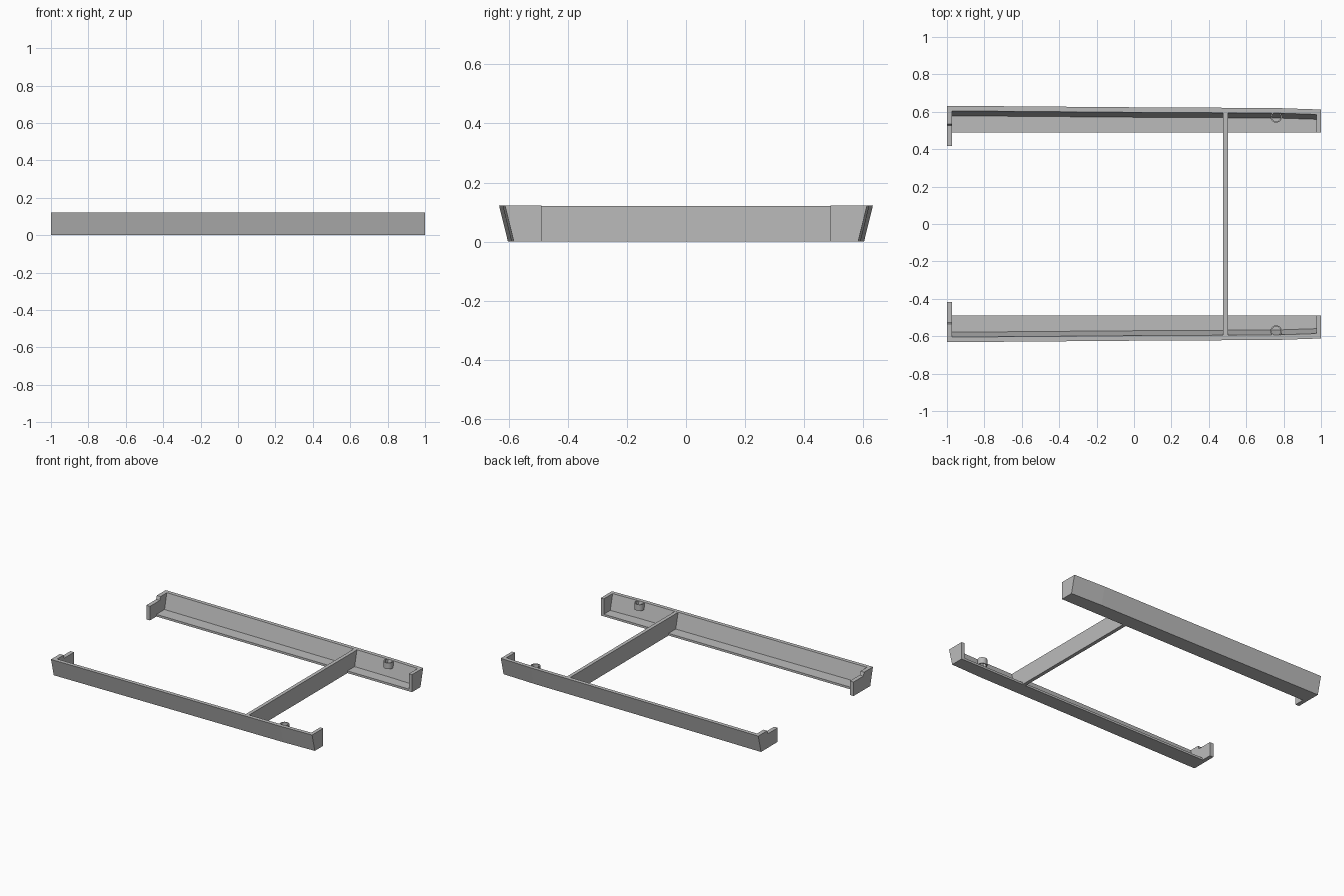
import bpy, bmesh, math

cube = bpy.data.objects.get("Cube")
if cube:
    bpy.data.objects.remove(cube, do_unlink=True)

grey = bpy.data.materials.new("mid_grey")
grey.use_nodes = True
grey.diffuse_color = (0.5, 0.5, 0.5, 1)
grey.node_tree.nodes["Principled BSDF"].inputs["Base Color"].default_value = (0.5, 0.5, 0.5, 1)

H = 0.122          # overall height
FLOOR = 0.015      # tray floor thickness
WALL = 0.027       # rail wall thickness
LEAN = 0.030       # outward lean of the wall over its height
INNER = 0.489      # inner edge of the tray floor
STATIONS = [(-1.0, 0.632), (0.0, 0.624), (0.76, 0.620), (1.0, 0.612)]


def outer(x):
    """Outer top edge of a rail at x."""
    for (x0, y0), (x1, y1) in zip(STATIONS, STATIONS[1:]):
        if x <= x1:
            return y0 + (y1 - y0) * (x - x0) / (x1 - x0)


def finish(name, bm):
    bmesh.ops.recalc_face_normals(bm, faces=bm.faces)
    me = bpy.data.meshes.new(name)
    bm.to_mesh(me)
    bm.free()
    me.materials.append(grey)
    ob = bpy.data.objects.new(name, me)
    bpy.context.collection.objects.link(ob)
    return ob


def loft(name, xs, section, side=1):
    """Skin the (y, z) cross-section given by section(x) along xs."""
    bm = bmesh.new()
    rings = [[bm.verts.new((x, side * y, z)) for y, z in section(x)] for x in xs]
    n = len(rings[0])
    for a, b in zip(rings, rings[1:]):
        for i in range(n):
            j = (i + 1) % n
            bm.faces.new((a[i], a[j], b[j], b[i]))
    bm.faces.new(rings[0])
    bm.faces.new(rings[-1])
    return finish(name, bm)


def rail_section(x):
    o = outer(x)
    foot = o - WALL - LEAN * (H - FLOOR) / H
    return [(INNER, 0), (o - LEAN, 0), (o, H), (o - WALL, H), (foot, FLOOR), (INNER, FLOOR)]


def end_section(x):
    o = outer(x)
    return [(INNER, 0), (o - LEAN, 0), (o, H), (INNER, H)]


def tab_section(x):
    # end plate with a lower inner tab
    o = outer(x)
    return [(0.418, 0), (o - LEAN, 0), (o, H), (0.534, H), (0.526, 0.098), (0.418, 0.098)]


def tube(name, x, y, z0, z1, r_out, r_in, sides=24):
    bm = bmesh.new()
    rings = []
    for r, z in [(r_out, z0), (r_out, z1), (r_in, z1), (r_in, z0)]:
        rings.append([bm.verts.new((x + r * math.cos(2 * math.pi * i / sides),
                                    y + r * math.sin(2 * math.pi * i / sides), z))
                      for i in range(sides)])
    for k in range(4):
        a, b = rings[k], rings[(k + 1) % 4]
        for i in range(sides):
            j = (i + 1) % sides
            bm.faces.new((a[i], a[j], b[j], b[i]))
    ob = finish(name, bm)
    bpy.context.view_layer.objects.active = ob
    ob.select_set(True)
    bpy.ops.object.shade_smooth_by_angle(angle=math.radians(30))
    ob.select_set(False)


# Mirrored side rails with their end plates and sockets
for label, side in (("back", 1), ("front", -1)):
    loft(label + "_rail", [-0.972, 0.0, 0.76, 0.976], rail_section, side)
    loft(label + "_left_end_plate", [0.976, 1.0], end_section, side)
    loft(label + "_right_end_plate", [-1.0, -0.972], tab_section, side)
    tube(label + "_socket", 0.76, side * 0.573, 0.078, H - 0.001, 0.031, 0.024)

# Crossbar joining the rails, ends following the leaning walls
loft("crossbar", [0.477, 0.502],
     lambda x: [(-0.575, 0), (0.575, 0), (0.597, H - 0.0005), (-0.597, H - 0.0005)])
